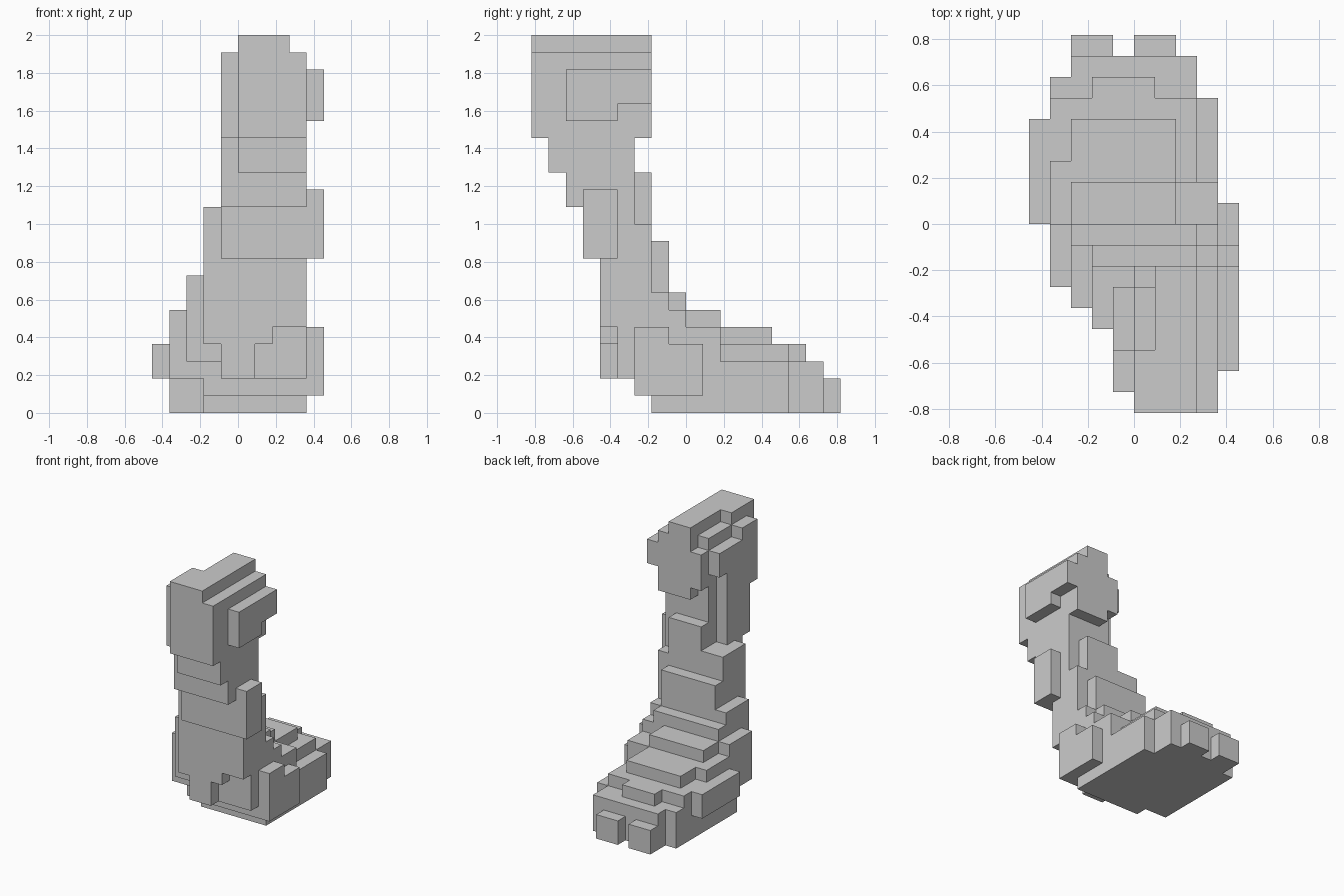
import bpy, bmesh
from mathutils import Vector

if "Cube" in bpy.data.objects:
    bpy.data.objects.remove(bpy.data.objects["Cube"])

U = 1 / 11  # edge of one block

# Each box: x0, x1, y0, y1, z0, z1 in block units
FOOT = [
    (-4, 4, -1, 6, 0, 3), (-2, 4, -2, -1, 0, 2), (-2, 4, -3, -1, 1, 2),   # sole
    (-4, 4, -3, 0, 2, 6), (-3, 2, 0, 2, 3, 6), (-4, 4, 0, 2, 3, 5),       # instep
    (-4, -3, 2, 3, 3, 5), (-3, 2, 2, 5, 3, 5), (-4, 3, 2, 6, 3, 4),
    (-2, 1, 6, 7, 3, 4), (-4, -3, 6, 7, 0, 3), (-3, 3, 6, 8, 0, 3),
    (-3, -1, 8, 9, 0, 2), (0, 2, 8, 9, 0, 2),                             # toes
    (-5, -4, 0, 5, 2, 4), (4, 5, -3, -1, 1, 5), (4, 5, -1, 1, 1, 4),      # sides
    (-1, 4, -4, -3, 2, 3), (-1, 1, -5, -4, 2, 4), (-2, 2, -5, -4, 4, 5),  # heel
]
LEG = [
    (-3, 4, -4, -3, 3, 8), (-2, 4, -5, -4, 5, 9),
    (-3, 4, -4, -1, 6, 7), (-3, -2, -4, -1, 7, 8), (-3, 3, -1, 0, 6, 7),
    (-2, 3, -2, -1, 7, 10), (-2, 4, -5, -2, 7, 11), (-2, 3, -5, -2, 11, 12),
    (3, 4, -5, -3, 11, 12), (-1, 4, -6, -5, 9, 12), (4, 5, -6, -4, 9, 13),
    (-1, 0, -7, -4, 12, 18), (0, 4, -7, -3, 12, 16), (0, 3, -3, -2, 12, 14),
    (0, 4, -8, -7, 14, 16),
]
HEAD = [
    (0, 4, -9, -3, 16, 21), (1, 4, -3, -2, 16, 21), (0, 1, -3, -2, 17, 20),
    (1, 3, -9, -2, 21, 22), (0, 1, -9, -6, 21, 22),
    (-1, 0, -8, -6, 16, 21), (-1, 0, -6, -3, 18, 20),
    (4, 5, -7, -4, 17, 20), (4, 5, -4, -2, 18, 20),
]


def cells(boxes):
    return {(x, y, z) for a, b, c, d, e, f in boxes
            for x in range(a, b) for y in range(c, d) for z in range(e, f)}


def build(name, own, solid):
    """Skin a set of blocks, leaving out faces hidden by neighbours."""
    bm = bmesh.new()
    for cell in sorted(own):
        centre = Vector(cell) + Vector((0.5, 0.5, 0.5))
        for axis in range(3):
            for sign in (-1, 1):
                n = Vector((0, 0, 0))
                n[axis] = sign
                if tuple(int(c + d) for c, d in zip(cell, n)) in solid:
                    continue
                s = Vector((0, 0, 0))
                s[(axis + 1) % 3] = 0.5
                t = n.cross(s)
                m = centre + n * 0.5
                bm.faces.new([bm.verts.new((m + q) * U)
                              for q in (-s - t, s - t, s + t, -s + t)])
    bmesh.ops.remove_doubles(bm, verts=bm.verts, dist=U * 0.01)
    # merge coplanar squares into broad flat faces
    bmesh.ops.dissolve_limit(bm, angle_limit=0.01, verts=bm.verts, edges=bm.edges)
    mesh = bpy.data.meshes.new(name)
    bm.to_mesh(mesh)
    bm.free()
    bpy.context.collection.objects.link(bpy.data.objects.new(name, mesh))


parts = {"foot": cells(FOOT), "leg": cells(LEG), "head": cells(HEAD)}
parts["leg"] -= parts["foot"]
parts["head"] -= parts["leg"]
solid = set().union(*parts.values())
for name, own in parts.items():
    build(name, own, solid)
